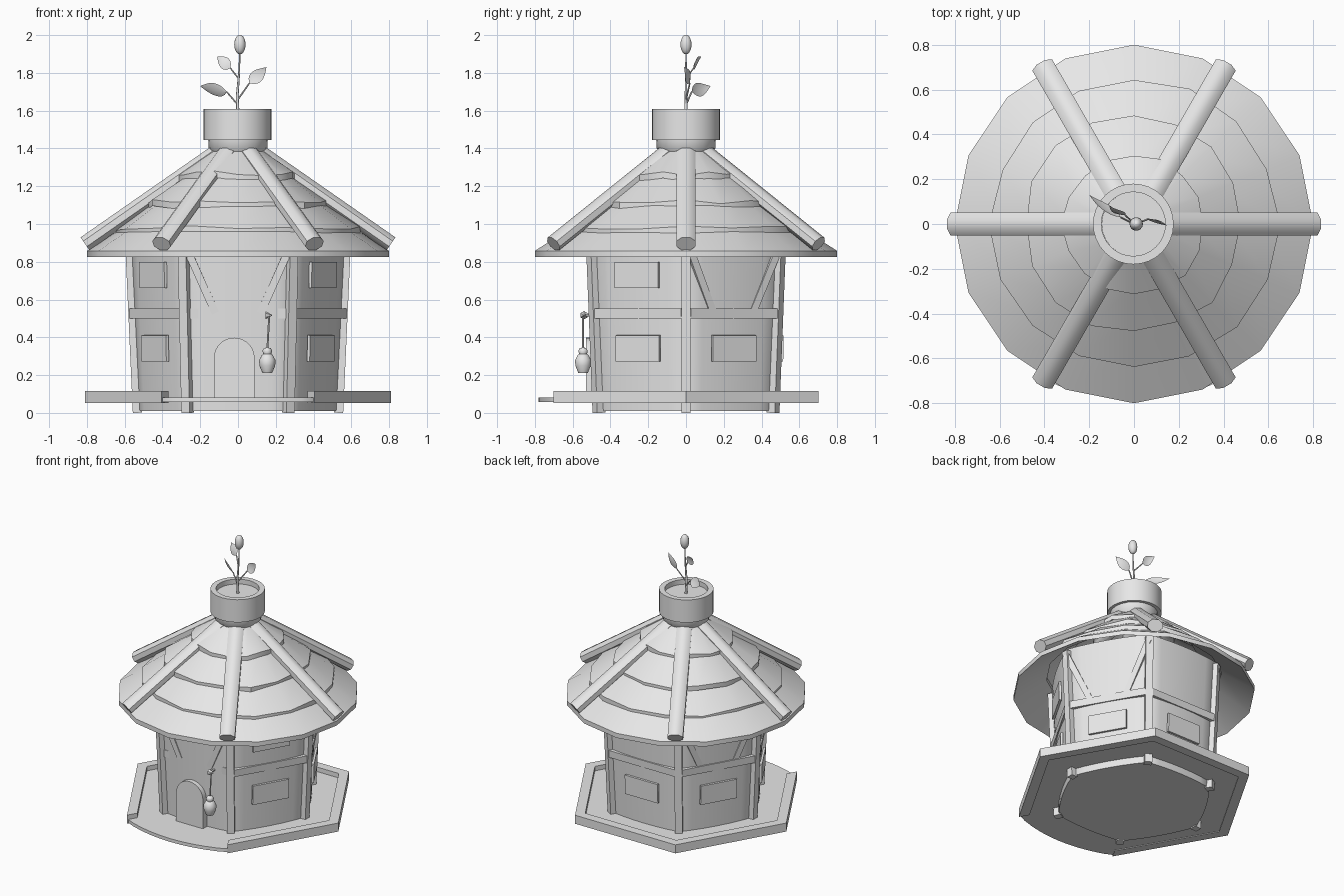
import bpy, bmesh, math, random
from mathutils import Matrix, Vector

random.seed(4)
cube = bpy.data.objects.get("Cube")
if cube:
    bpy.data.objects.remove(cube, do_unlink=True)

grey = bpy.data.materials.new("plain_grey")
grey.use_nodes = True
COLOUR = (0.8, 0.8, 0.8, 1)
grey.diffuse_color = COLOUR
grey.node_tree.nodes["Principled BSDF"].inputs["Base Color"].default_value = COLOUR


def finish(name, bm, angle=40):
    """Turn a bmesh into a shaded object."""
    bmesh.ops.remove_doubles(bm, verts=bm.verts, dist=1e-5)
    bmesh.ops.recalc_face_normals(bm, faces=bm.faces)
    mesh = bpy.data.meshes.new(name)
    bm.to_mesh(mesh)
    bm.free()
    mesh.materials.append(grey)
    mesh.shade_smooth()
    mesh.set_sharp_from_angle(angle=math.radians(angle))
    obj = bpy.data.objects.new(name, mesh)
    bpy.context.collection.objects.link(obj)
    return obj


def polar(r, a, z):
    return Vector((r * math.cos(a), r * math.sin(a), z))


def skin(bm, rings, closed_rings=False, closed_loop=True):
    """Join rings of points with quads."""
    rows = [[bm.verts.new(p) for p in ring] for ring in rings]
    n = len(rows[0])
    last = len(rows) if closed_rings else len(rows) - 1
    for i in range(last):
        a, b = rows[i], rows[(i + 1) % len(rows)]
        for j in range(n if closed_loop else n - 1):
            k = (j + 1) % n
            bm.faces.new((a[j], a[k], b[k], b[j]))
    return rows


def lathe(name, profile, sides=32, centre=(0, 0, 0), closed=False, angle=40):
    bm = bmesh.new()
    rings = [[polar(max(r, 1e-4), math.tau * j / sides, z) + Vector(centre)
              for j in range(sides)] for r, z in profile]
    rows = skin(bm, rings, closed)
    if not closed:
        bm.faces.new(rows[0])
        bm.faces.new(rows[-1])
    return finish(name, bm, angle)


def prism(name, outline, depth):
    bm = bmesh.new()
    rows = skin(bm, [outline, [p + Vector(depth) for p in outline]])
    for row in rows:
        bm.faces.new(row)
    return finish(name, bm)


def wall_box(name, side, u, z, dist, size, roll=0.0, lean=0.045):
    """Box set on one of the six walls; u runs along the wall."""
    bm = bmesh.new()
    bmesh.ops.create_cube(bm, size=1)
    place = (Matrix.Rotation(math.radians(side), 4, 'Z') @ Matrix.Translation((dist, u, z))
             @ Matrix.Rotation(lean, 4, 'Y') @ Matrix.Rotation(roll, 4, 'X'))
    bm.transform(place @ Matrix.Diagonal((*size, 1)))
    return finish(name, bm)


def rod(name, start, end, r1, r2, sides=8, flat=1.0, spin=0.0):
    """Round or many-sided bar between two points."""
    start, end = Vector(start), Vector(end)
    d = end - start
    bm = bmesh.new()
    bmesh.ops.create_cone(bm, cap_ends=True, segments=sides, radius1=r1, radius2=r2, depth=d.length)
    bm.transform(Matrix.Translation((start + end) / 2) @ d.to_track_quat('Z', 'Y').to_matrix().to_4x4()
                 @ Matrix.Diagonal((1, flat, 1, 1)) @ Matrix.Rotation(spin, 4, 'Z'))
    return finish(name, bm, 50)


# Six-sided house body with gently bowed, flaring walls
def body_ring(radius, z, steps=6, bow=0.022):
    pts = []
    for k in range(6):
        a, b = polar(radius, math.radians(60 * k), z), polar(radius, math.radians(60 * k + 60), z)
        out = polar(1, math.radians(60 * k + 30), 0)
        for s in range(steps):
            t = s / steps
            pts.append(a.lerp(b, t) + out * bow * 4 * t * (1 - t))
    return pts


bm = bmesh.new()
rows = skin(bm, [body_ring(0.53, 0.01), body_ring(0.577, 0.96)])
bm.faces.new(rows[0])
bm.faces.new(rows[1])
finish("house_walls", bm, 60)

# Corner posts
for k in range(6):
    wall_box(f"corner_post_{k}", 60 * k, 0, 0.47, 0.553, (0.05, 0.05, 0.94))

# Cross beams, braces and windows
for side in (-90, -30, 30, 90, 150, 210):
    front = side == -90
    wall_box(f"cross_beam_{side}", side, 0, 0.527, 0.475 if front else 0.495, (0.03, 0.53, 0.052))
    if side in (-90, 30, 150):
        for s in (-1, 1):
            wall_box(f"brace_{side}_{s}", side, s * 0.205, 0.72, 0.497, (0.03, 0.04, 0.42), -s * 0.42)
    if not front:
        wall_box(f"lower_window_{side}", side, 0, 0.342, 0.508, (0.016, 0.265, 0.138), lean=0.02)
    if side in (-30, 210):
        wall_box(f"upper_window_{side}", side, 0, 0.73, 0.519, (0.016, 0.265, 0.138), lean=0.02)

# Arched door
arch = [Vector((-0.02 + 0.108 * math.cos(t), -0.53, 0.29 + 0.108 * math.sin(t)))
        for t in [math.pi * i / 14 for i in range(15)]]
prism("door", [Vector((0.088, -0.53, 0.075))] + arch + [Vector((-0.128, -0.53, 0.075))], (0, 0.07, 0))

# Terrace floor with a rounded front porch
floor = [polar(0.80, math.radians(60 * k), 0.058) for k in range(-1, 5)]
for i in range(1, 10):
    t = i / 10
    floor.append(Vector((-0.42 + 0.84 * t, -0.69 - 0.36 * t * (1 - t), 0.058)))
prism("terrace_floor", floor, (0, 0, 0.024))

# Raised rim on five sides of the terrace
bm = bmesh.new()
section = [(0.81, 0.053), (0.81, 0.115), (0.735, 0.115), (0.735, 0.053)]
rows = skin(bm, [[polar(r, math.radians(60 * k), z) for r, z in section] for k in range(-1, 5)])
bm.faces.new(rows[0])
bm.faces.new(rows[-1])
finish("terrace_rim", bm)

# Overlapping roof layers with uneven lower edges
layers = [(0.80, 0.825, 0.58, 0.965), (0.645, 0.945, 0.43, 1.095),
          (0.485, 1.085, 0.27, 1.235), (0.315, 1.235, 0.12, 1.365)]
for n, (r0, z0, r1, z1) in enumerate(layers):
    wobble = 0 if n == 0 else 0.012
    rings = []
    for j in range(16):
        a = math.tau * j / 16
        dz, dr = random.uniform(-wobble, wobble), random.uniform(-wobble, wobble)
        rings.append([polar(r0 + dr, a, z0 + dz), polar(r0 + dr, a, z0 + 0.033 + dz),
                      polar(r1, a, z1 + 0.033), polar(r1, a, z1)])
    bm = bmesh.new()
    skin(bm, rings, closed_rings=True)
    finish(f"roof_layer_{n + 1}", bm, 35)

# Roof poles
for k in range(6):
    a = math.radians(60 * k)
    rod(f"roof_pole_{k}", polar(0.12, a, 1.375), polar(0.81, a, 0.895), 0.055, 0.055,
        8, 0.8 if k % 3 else 0.82, math.pi / 8)

# Chimney neck and pot with soil
lathe("chimney_neck", [(0.10, 1.34), (0.155, 1.40), (0.158, 1.45)], 20)
lathe("chimney_pot", [(0.15, 1.445), (0.18, 1.445), (0.18, 1.61), (0.143, 1.61), (0.143, 1.5)],
      32, (-0.003, 0, 0), closed=True)
lathe("soil", [(0.145, 1.54), (0.145, 1.575)], 24)

# Plant stem and bud
stem = [(0, 0, 1.57), (-0.004, 0, 1.68), (0.006, 0, 1.8), (0.01, 0, 1.91)]
for i in range(3):
    rod(f"stem_{i}", stem[i], stem[i + 1], 0.009 - 0.002 * i, 0.007 - 0.002 * i)
bud = [(0.03 * math.sin(t), 1.95 - 0.052 * math.cos(t)) for t in [math.pi * i / 10 for i in range(11)]]
lathe("flower_bud", bud, 14, (0.01, 0, 0))


def leaf(name, root, base, tip, across, width):
    """Stalk with a cupped, pointed blade."""
    rod(name + "_stalk", root, base, 0.005, 0.004, 6)
    base, tip, across = Vector(base), Vector(tip), Vector(across).normalized()
    cup = (tip - base).cross(across).normalized()
    rows = []
    for i in range(9):
        t = i / 8
        w = width * math.sin(math.pi * t ** 0.75) + 0.0005
        mid = base.lerp(tip, t) - cup * 0.05 * t * (1 - t)
        rows.append([mid + across * w + cup * w * 0.25, mid, mid - across * w + cup * w * 0.25])
    bm = bmesh.new()
    skin(bm, rows, closed_loop=False)
    finish(name, bm, 80)


leaf("low_leaf", (0, 0, 1.63), (-0.06, 0.03, 1.70), (-0.20, 0.13, 1.73), (-0.25, -0.35, 0.9), 0.038)
leaf("right_leaf", (0, 0, 1.66), (0.06, 0.02, 1.745), (0.15, -0.01, 1.83), (-0.6, 0.3, 0.6), 0.036)
leaf("high_leaf", (0.003, 0, 1.77), (-0.04, 0.04, 1.825), (-0.11, 0.08, 1.885), (0.5, 0.1, 0.7), 0.032)

# Hanging gourd lantern with its hook and cord
rod("lantern_hook", (0.145, -0.54, 0.517), (0.18, -0.54, 0.517), 0.022, 0.002, 6)
rod("hook_pin", (0.155, -0.48, 0.517), (0.155, -0.55, 0.517), 0.008, 0.008, 6)
rod("lantern_cord", (0.165, -0.545, 0.51), (0.155, -0.545, 0.33), 0.005, 0.005, 6)
lathe("gourd_lantern", [(0.0, 0.21), (0.026, 0.212), (0.042, 0.25), (0.043, 0.28), (0.03, 0.305),
                        (0.021, 0.312), (0.026, 0.328), (0.018, 0.343), (0.0, 0.347)],
      14, (0.155, -0.545, 0), angle=60)
